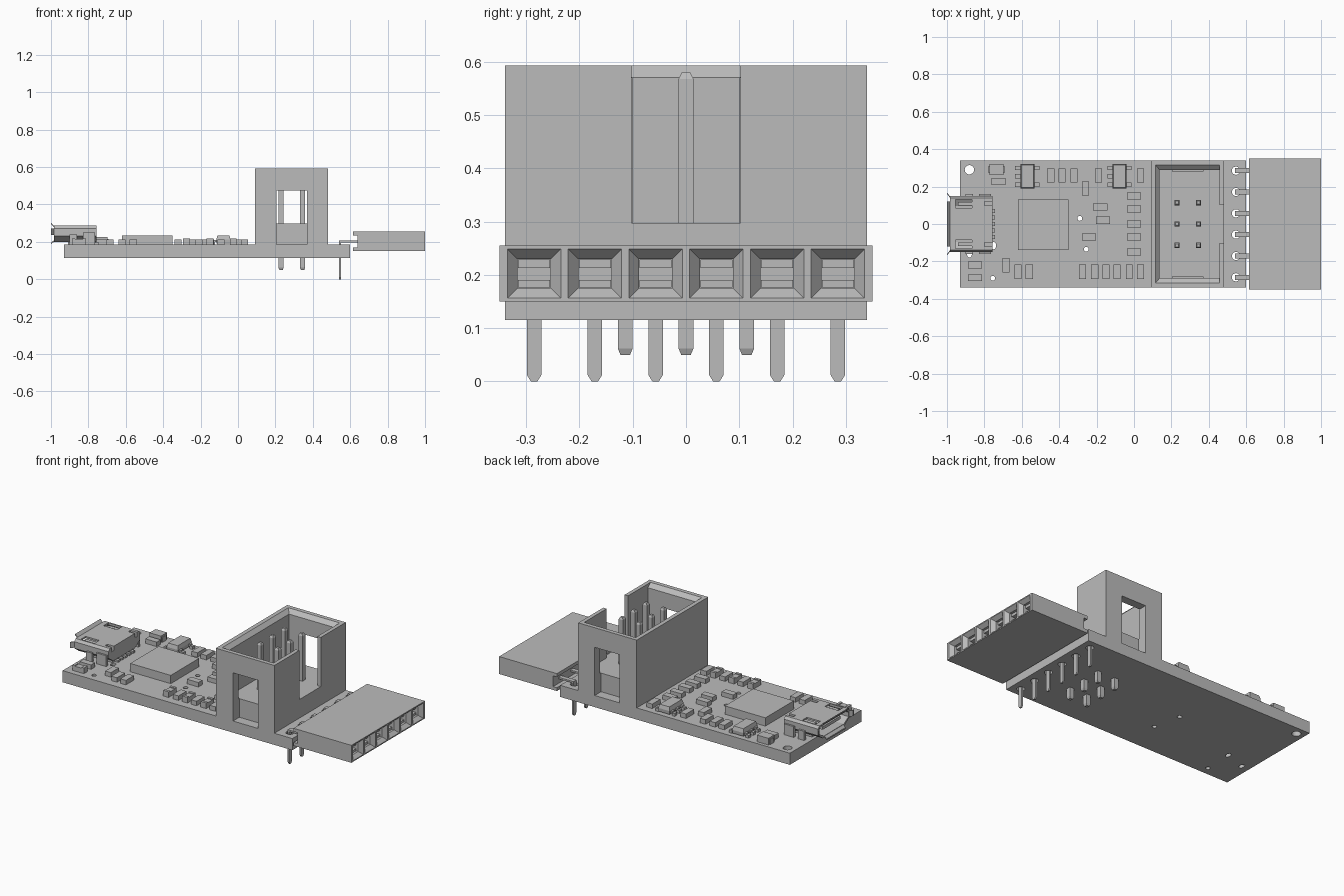
import bpy, bmesh, math

cube = bpy.data.objects.get("Cube")
if cube:
    bpy.data.objects.remove(cube, do_unlink=True)

grey = bpy.data.materials.new("plain grey")
grey.use_nodes = True
grey.diffuse_color = (0.5, 0.5, 0.5, 1)
grey.node_tree.nodes["Principled BSDF"].inputs["Base Color"].default_value = (0.5, 0.5, 0.5, 1)


def loft(name, rings):
    """Closed solid skinned through rings of equal point count."""
    bm = bmesh.new()
    loops = [[bm.verts.new(p) for p in ring] for ring in rings]
    for a, b in zip(loops, loops[1:]):
        for i in range(len(a)):
            j = (i + 1) % len(a)
            bm.faces.new((a[i], a[j], b[j], b[i]))
    bm.faces.new(loops[0][::-1])
    bm.faces.new(loops[-1])
    bmesh.ops.recalc_face_normals(bm, faces=bm.faces[:])
    mesh = bpy.data.meshes.new(name)
    bm.to_mesh(mesh)
    bm.free()
    mesh.materials.append(grey)
    ob = bpy.data.objects.new(name, mesh)
    bpy.context.collection.objects.link(ob)
    return ob


def zrect(z, x0, x1, y0, y1):
    return [(x0, y0, z), (x1, y0, z), (x1, y1, z), (x0, y1, z)]


def xrect(x, y0, y1, z0, z1):
    return [(x, y0, z0), (x, y1, z0), (x, y1, z1), (x, y0, z1)]


def box(name, x0, x1, y0, y1, z0, z1):
    return loft(name, [zrect(z0, x0, x1, y0, y1), zrect(z1, x0, x1, y0, y1)])


def drill(x, y, r, stretch=1):
    ring = [(math.cos(math.tau * i / 20) * r, math.sin(math.tau * i / 20) * r * stretch) for i in range(20)]
    return loft("drill", [[(x + a, y + b, z) for a, b in ring] for z in (0.05, 0.3)])


def cut(ob, cutters):
    """Subtract the cutters, keep the result and drop the cutters."""
    for c in cutters:
        mod = ob.modifiers.new("cut", "BOOLEAN")
        mod.operation, mod.solver, mod.object = "DIFFERENCE", "EXACT", c
    mesh = bpy.data.meshes.new_from_object(ob.evaluated_get(bpy.context.evaluated_depsgraph_get()))
    ob.modifiers.clear()
    ob.data = mesh
    for c in cutters:
        bpy.data.objects.remove(c, do_unlink=True)


TOP = 0.185
socket_ys = [(i - 2.5) * 0.114 for i in range(6)]

# Circuit board with mounting hole, vias, slots and pin holes
board = box("circuit_board", -0.93, 0.6, -0.34, 0.34, 0.115, TOP)
holes = [drill(-0.88, 0.29, 0.025), drill(-0.29, 0.03, 0.013), drill(-0.255, -0.135, 0.013),
         drill(-0.755, -0.29, 0.013), drill(-0.75, -0.116, 0.013, 1.5), drill(-0.88, -0.16, 0.013, 1.5)]
holes += [drill(0.545, y, 0.022) for y in socket_ys]
cut(board, holes)

# Shrouded box header
shroud = box("header_shroud", 0.09, 0.48, -0.34, 0.34, TOP, 0.593)
cavity = loft("cavity", [zrect(0.297, 0.137, 0.457, -0.29, 0.29), zrect(0.57, 0.137, 0.457, -0.29, 0.29),
                         zrect(0.593, 0.115, 0.457, -0.315, 0.315), zrect(0.65, 0.115, 0.457, -0.315, 0.315)])
cutters = [cavity, box("key_notch", 0.44, 0.5, -0.102, 0.102, 0.297, 0.65)]
for s in (-1, 1):
    cutters.append(box("window", 0.205, 0.37, *sorted((s * 0.28, s * 0.36)), 0.17, 0.475))
cut(shroud, cutters)

# Header pins with tapered ends
for x in (0.23, 0.345):
    for y in (-0.114, 0, 0.114):
        loft("header_pin", [zrect(z, x - r, x + r, y - r, y + r)
                            for z, r in ((0.05, 0.009), (0.062, 0.014), (0.568, 0.014), (0.58, 0.008))])

# Right-angle socket strip with funnelled openings
socket = box("socket_strip", 0.615, 1, -0.35, 0.35, 0.15, 0.255)
cutters = [box("rear_groove", 0.6, 0.64, -0.4, 0.4, 0.17, 0.235)]
mid = 0.2025
for y in socket_ys:
    cutters.append(loft("funnel", [xrect(x, y - w, y + w, mid - h, mid + h) for x, w, h in
                                   ((0.85, 0.031, 0.027), (0.978, 0.031, 0.027),
                                    (1, 0.05, 0.046), (1.02, 0.05, 0.046))]))
cut(socket, cutters)
for y in socket_ys:
    for z0, z1 in ((0.176, 0.19), (0.213, 0.229)):
        box("spring_contact", 0.84, 0.965, y - 0.03, y + 0.03, z0, z1)
    # Bent solder lead: horizontal run, then a pointed drop
    box("lead_run", 0.54, 0.65, y - 0.0135, y + 0.0135, 0.197, 0.207)
    loft("lead_drop", [zrect(z, 0.54, 0.55, y - w, y + w) for z, w in
                       ((0, 0.006), (0.012, 0.0135), (0.2, 0.0135))])

# Main chip
box("main_chip", -0.62, -0.35, -0.14, 0.13, TOP, 0.235)

# Small two-ended parts: long side along y, then along x
upright = [(x, 0.26) for x in (-0.445, -0.385, -0.32, -0.19, 0.035)]
upright += [(x, -0.255) for x in (-0.21, -0.09, 0.035, -0.62, -0.56)]
upright += [(-0.26, 0.19), (-0.685, -0.22)]
flat = [(0, y) for y in (0.15, 0.08, 0, -0.07, -0.15)]
flat += [(-0.18, 0.09), (-0.165, 0.02), (-0.24, -0.07), (-0.725, 0.227), (-0.85, -0.22)]
for spots, w, d in ((upright, 0.019, 0.038), (flat, 0.038, 0.019)):
    for x, y in spots:
        box("resistor", x - w, x + w, y - d, y + d, TOP, 0.212)

# Capacitors with raised end caps
for x, y, along_y in ((-0.275, -0.255, 1), (-0.15, -0.255, 1), (-0.025, -0.255, 1), (-0.85, -0.288, 0)):
    for name, a, b, h in (("capacitor_body", -0.024, 0.024, 0.214),
                          ("capacitor_cap", -0.038, -0.022, 0.219), ("capacitor_cap", 0.022, 0.038, 0.219)):
        if along_y:
            box(name, x - 0.018, x + 0.018, y + a, y + b, TOP, h)
        else:
            box(name, x + a, x + b, y - 0.018, y + 0.018, TOP, h)

# Crystal
box("crystal", -0.773, -0.697, 0.262, 0.32, TOP, 0.225)
for x in (-0.778, -0.707):
    box("crystal_pad", x, x + 0.015, 0.272, 0.31, TOP, 0.215)

# Small transistor packages with legs
for cx in (-0.57, -0.078):
    loft("transistor", [zrect(z, cx - w, cx + w, 0.255 - d, 0.255 + d) for z, w, d in
                        ((0.192, 0.036, 0.064), (0.213, 0.038, 0.066), (0.235, 0.032, 0.06))])
    for s, ys in ((-1, (0.21, 0.255, 0.3)), (1, (0.21, 0.3))):
        for y in ys:
            x0, x1 = sorted((cx + s * 0.03, cx + s * 0.05))
            box("transistor_leg", x0, x1, y - 0.011, y + 0.011, 0.2, 0.21)
            x0, x1 = sorted((cx + s * 0.045, cx + s * 0.065))
            box("transistor_foot", x0, x1, y - 0.011, y + 0.011, TOP, 0.202)


# Micro connector: folded metal shell, wide at the top
def shell_ring(x, t):
    half = [(0.105 - t, 0.2 + t), (0.15 - t, 0.232 + t / 2), (0.15 - t, 0.272 - t), (0.138 - t, 0.287 - t)]
    return [(x, y, z) for y, z in half] + [(x, -y, z) for y, z in reversed(half)]


shell = loft("connector_shell", [shell_ring(-0.985, 0), shell_ring(-0.757, 0)])
cutters = [loft("mouth", [shell_ring(-1.05, 0.01), shell_ring(-0.8, 0.01)])]
for s in (-1, 1):
    cutters.append(box("spring_gap", -0.955, -0.865, *sorted((s * 0.085, s * 0.13)), 0.265, 0.32))
    cutters.append(box("rear_slot", -0.8, -0.74, *sorted((s * 0.1, s * 0.12)), 0.26, 0.32))
cut(shell, cutters)
box("connector_tongue", -0.97, -0.79, -0.085, 0.085, 0.24, 0.258)
box("connector_base", -0.91, -0.765, -0.1, 0.1, TOP, 0.203)

# Flared lips round the mouth
loft("top_lip", [xrect(-0.985, -0.12, 0.12, 0.279, 0.287), xrect(-1, -0.12, 0.12, 0.295, 0.303)])
loft("bottom_lip", [xrect(-0.985, -0.09, 0.09, 0.2, 0.208), xrect(-1, -0.09, 0.09, 0.187, 0.195)])
for s in (-1, 1):
    loft("side_lip", [xrect(-0.985, s * 0.142, s * 0.15, 0.236, 0.272),
                      xrect(-1, s * 0.16, s * 0.168, 0.236, 0.272)])
    box("spring_tab", -0.94, -0.86, *sorted((s * 0.098, s * 0.118)), 0.27, 0.28)
    # Solder feet at the shell sides
    for x0, x1, top in ((-0.9, -0.86, 0.24), (-0.83, -0.765, 0.25)):
        box("shell_foot", x0, x1, *sorted((s * 0.145, s * 0.161)), TOP, top)
for i in range(-2, 3):
    box("signal_lead", -0.77, -0.742, i * 0.035 - 0.01, i * 0.035 + 0.01, TOP, 0.197)
